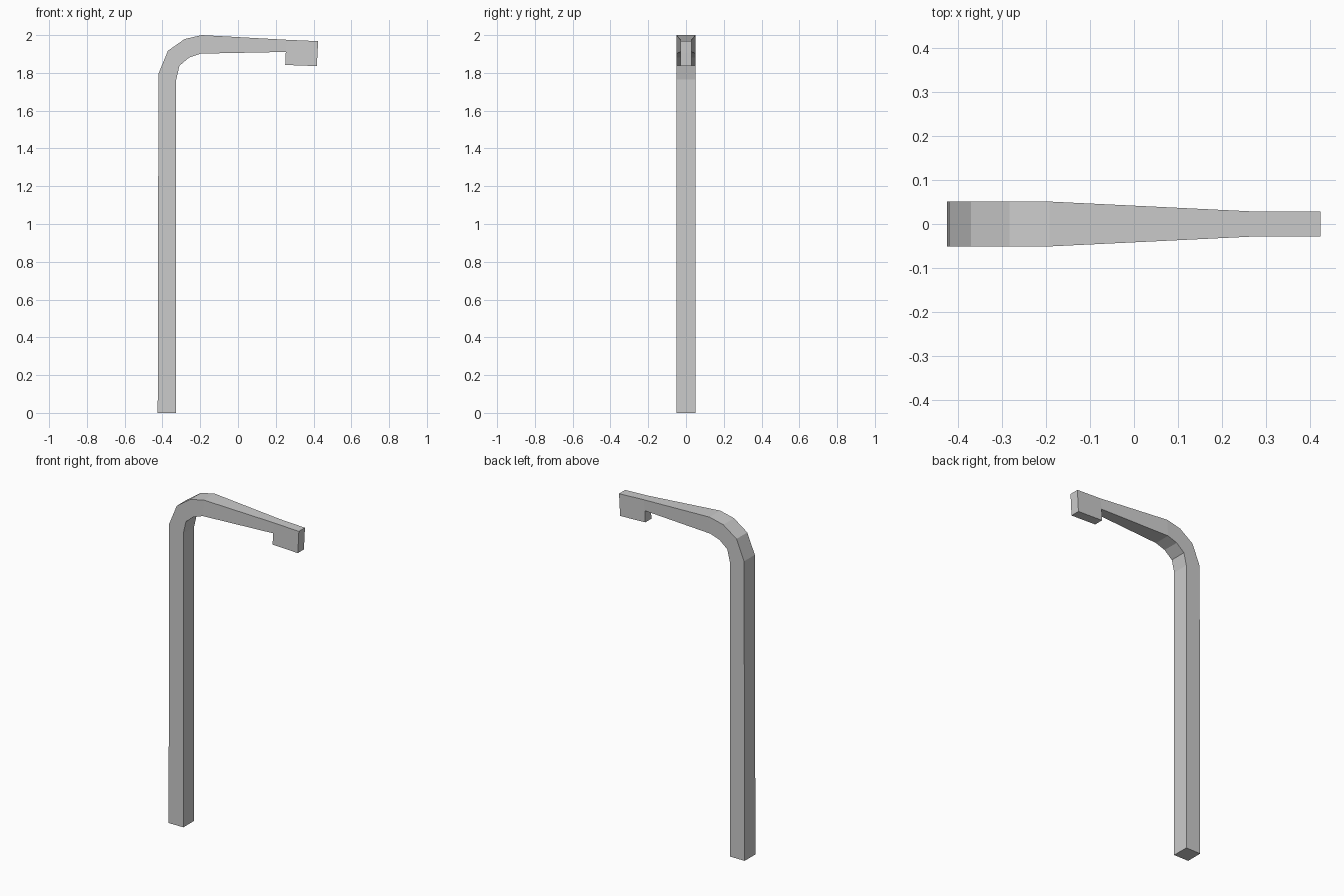
import bpy, bmesh

if "Cube" in bpy.data.objects:
    bpy.data.objects.remove(bpy.data.objects["Cube"])

# Cross-sections along the post: outer (x, z), inner (x, z), half width
sections = [
    ((-0.425, 0.0), (-0.327, 0.0), 0.051),
    ((-0.421, 1.796), (-0.327, 1.765), 0.051),
    ((-0.371, 1.917), (-0.310, 1.838), 0.051),
    ((-0.283, 1.979), (-0.259, 1.881), 0.051),
    ((-0.192, 2.0), (-0.198, 1.902), 0.051),
    ((0.262, 1.975), (0.253, 1.911), 0.029),
    ((0.424, 1.968), (0.421, 1.905), 0.029),
]

bm = bmesh.new()
rings = []
for (ox, oz), (ix, iz), w in sections:
    rings.append([bm.verts.new(p) for p in
                  ((ox, -w, oz), (ox, w, oz), (ix, w, iz), (ix, -w, iz))])

# Post, bend and tapered arm
for a, b in zip(rings, rings[1:]):
    for i in range(4):
        j = (i + 1) % 4
        face = bm.faces.new((a[i], a[j], b[j], b[i]))
        if i == 2:
            underside = face
bm.faces.new(rings[0])
bm.faces.new(rings[-1])
bmesh.ops.recalc_face_normals(bm, faces=bm.faces)

# Lamp head: pull the last underside face down
head = bmesh.ops.extrude_discrete_faces(bm, faces=[underside])["faces"][0]
for v in head.verts:
    v.co.x, v.co.z = (0.25, 1.842) if v.co.x < 0.3 else (0.417, 1.836)
bmesh.ops.recalc_face_normals(bm, faces=bm.faces)

mesh = bpy.data.meshes.new("lamp_post")
bm.to_mesh(mesh)
bm.free()
bpy.context.collection.objects.link(bpy.data.objects.new("lamp_post", mesh))
